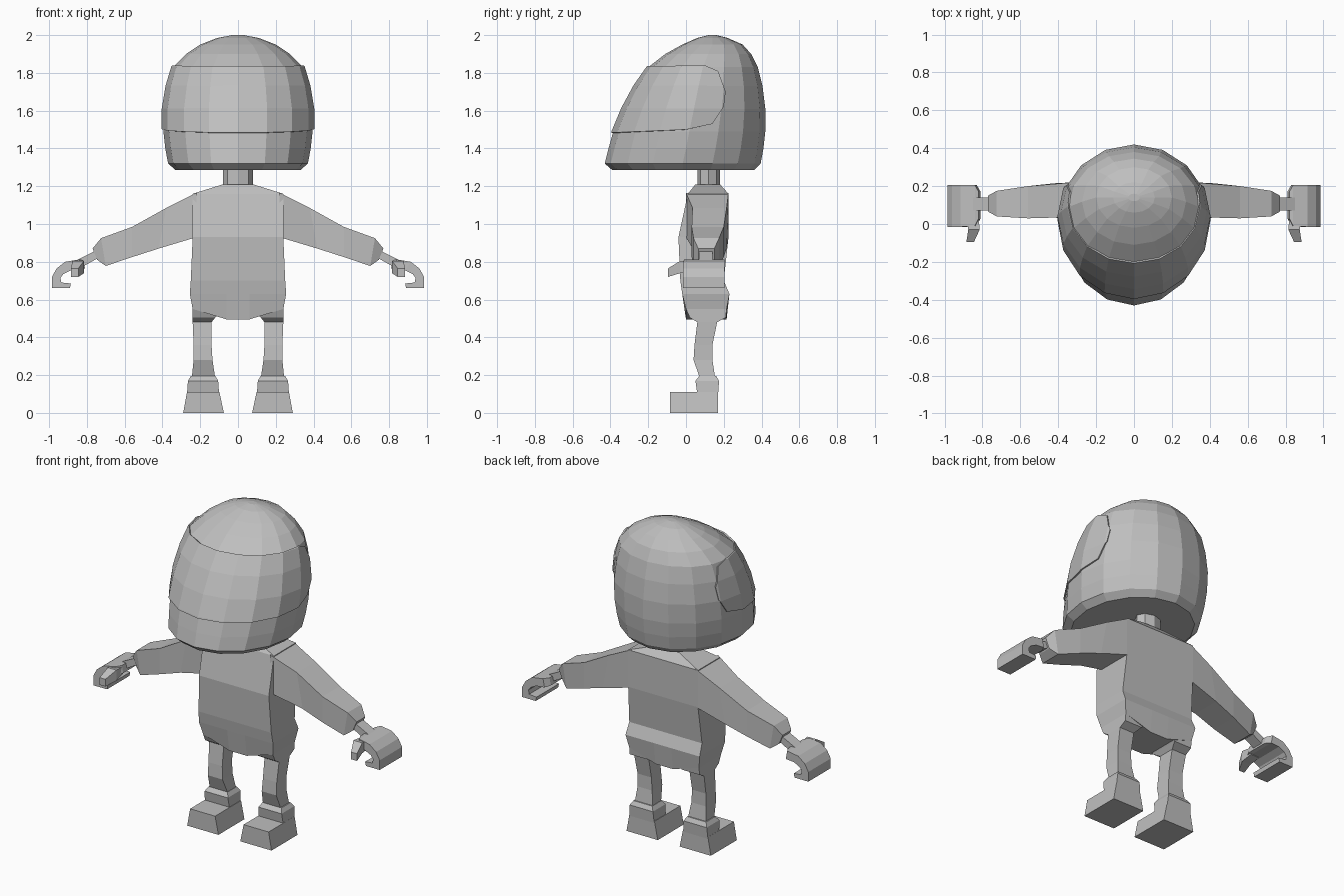
import bpy, bmesh
from math import sin, cos, pi
from mathutils import Vector

cube = bpy.data.objects.get("Cube")
if cube:
    bpy.data.objects.remove(cube, do_unlink=True)

grey = bpy.data.materials.new("plain grey")
grey.use_nodes = True
colour = (0.52, 0.52, 0.52, 1)
grey.diffuse_color = colour
grey.node_tree.nodes["Principled BSDF"].inputs["Base Color"].default_value = colour


def add_object(name, bm):
    """Turn a bmesh into a flat shaded grey object."""
    bmesh.ops.recalc_face_normals(bm, faces=bm.faces)
    mesh = bpy.data.meshes.new(name)
    bm.to_mesh(mesh)
    bm.free()
    mesh.materials.append(grey)
    obj = bpy.data.objects.new(name, mesh)
    bpy.context.collection.objects.link(obj)
    return obj


def loft(rings, side=1):
    """Skin a row of equal sized rings and cap both ends."""
    bm = bmesh.new()
    rows = [[bm.verts.new((side * x, y, z)) for x, y, z in ring] for ring in rings]
    for a, b in zip(rows, rows[1:]):
        for i in range(len(a)):
            j = (i + 1) % len(a)
            bm.faces.new((a[i], a[j], b[j], b[i]))
    bm.faces.new(rows[0])
    bm.faces.new(rows[-1])
    bmesh.ops.recalc_face_normals(bm, faces=bm.faces)
    return bm


def oval(z, front, back, half, sides=16):
    mid, depth = (front + back) / 2, (back - front) / 2
    angles = [2 * pi * i / sides for i in range(sides)]
    return [(half * sin(a), mid - depth * cos(a), z) for a in angles]


def level(z, x0, x1, front, back):
    return [(x0, front, z), (x1, front, z), (x1, back, z), (x0, back, z)]


def slab(xt, zt, xb, zb, front, back):
    """Cross section of a limb, given its top and bottom points."""
    return [(xt, front, zt), (xt, back, zt), (xb, back, zb), (xb, front, zb)]


def upright(y, x0, x1, z0, z1):
    return [(x0, y, z0), (x1, y, z0), (x1, y, z1), (x0, y, z1)]


# Helmet shell: height, front, back, half width
def helmet_skin():
    return loft([oval(*r) for r in (
        (1.285, -0.39, 0.36, 0.33),
        (1.32, -0.43, 0.395, 0.37),
        (1.4, -0.41, 0.41, 0.385),
        (1.49, -0.385, 0.42, 0.395),
        (1.61, -0.335, 0.42, 0.395),
        (1.73, -0.27, 0.405, 0.375),
        (1.83, -0.2, 0.38, 0.345),
        (1.9, -0.11, 0.345, 0.275),
        (1.95, -0.02, 0.3, 0.2),
        (1.985, 0.06, 0.22, 0.11),
        (2.0, 0.12, 0.16, 0.03))])


add_object("helmet", helmet_skin())

# Visor: the shell pushed outwards and trimmed to a side outline
skin = helmet_skin()
skin.normal_update()
for v, n in [(v, v.normal.copy()) for v in skin.verts]:
    v.co += n * 0.009
outline = [(-0.6, 1.475), (0, 1.5), (0.14, 1.53), (0.2, 1.62),
           (0.21, 1.7), (0.17, 1.81), (0.1, 1.84), (-0.6, 1.83)]
for (y0, z0), (y1, z1) in zip(outline, outline[1:]):
    bmesh.ops.bisect_plane(
        skin, geom=skin.verts[:] + skin.edges[:] + skin.faces[:],
        plane_co=Vector((0, y0, z0)), plane_no=Vector((0, z1 - z0, y0 - y1)),
        clear_outer=True)
visor = add_object("visor", skin)
thick = visor.modifiers.new("thickness", "SOLIDIFY")
thick.thickness = 0.02
thick.offset = -1

# Neck
add_object("neck", loft([oval(z, 0.06, 0.18, 0.08, 8) for z in (1.19, 1.32)]))


# Torso: a narrow centre strip lets the hem dip between the legs
def torso_ring(z, half, front, back, dip=0):
    strip = 0.06
    row = [(-half, z), (-strip, z - dip), (strip, z - dip), (half, z)]
    return ([(x, front, h) for x, h in row]
            + [(x, back, h) for x, h in reversed(row)])


add_object("torso", loft([torso_ring(*r) for r in (
    (1.21, 0.08, 0.05, 0.18),
    (1.16, 0.24, 0.01, 0.225),
    (0.93, 0.24, -0.04, 0.225),
    (0.7, 0.25, -0.03, 0.2),
    (0.63, 0.255, -0.02, 0.23),
    (0.55, 0.24, 0, 0.215, 0.055))]))

for side, label in ((1, "left"), (-1, "right")):
    # Sleeve and wrist
    add_object(label + "_sleeve", loft([slab(*r) for r in (
        (0.22, 1.165, 0.22, 0.93, 0, 0.225),
        (0.38, 1.085, 0.42, 0.87, 0.035, 0.215),
        (0.56, 0.985, 0.56, 0.825, 0.03, 0.2),
        (0.725, 0.925, 0.7, 0.778, 0.04, 0.175),
        (0.77, 0.87, 0.745, 0.81, 0.065, 0.15))], side))
    add_object(label + "_wrist", loft([slab(*r) for r in (
        (0.75, 0.86, 0.74, 0.82, 0.07, 0.14),
        (0.85, 0.81, 0.83, 0.77, 0.07, 0.14))], side))

    # Curled hand and thumb
    add_object(label + "_hand", loft([slab(*r) for r in (
        (0.82, 0.81, 0.81, 0.765, 0.03, 0.17),
        (0.84, 0.812, 0.83, 0.76, -0.01, 0.205),
        (0.915, 0.8, 0.885, 0.755, -0.015, 0.205),
        (0.96, 0.765, 0.925, 0.735, -0.015, 0.205),
        (0.985, 0.72, 0.94, 0.715, -0.015, 0.205),
        (0.985, 0.66, 0.935, 0.69, -0.015, 0.205),
        (0.89, 0.66, 0.885, 0.685, -0.015, 0.205))], side))
    add_object(label + "_thumb", loft([upright(*r) for r in (
        (0.04, 0.82, 0.88, 0.755, 0.8),
        (-0.03, 0.815, 0.875, 0.74, 0.805),
        (-0.095, 0.845, 0.885, 0.72, 0.765))], side))

    # Leg with the shorts hem at its top
    add_object(label + "_leg", loft([level(*r) for r in (
        (0.55, 0.08, 0.24, 0, 0.215),
        (0.505, 0.12, 0.24, 0.02, 0.21),
        (0.48, 0.14, 0.24, 0.06, 0.165),
        (0.36, 0.14, 0.235, 0.045, 0.14),
        (0.28, 0.135, 0.235, 0.04, 0.14),
        (0.18, 0.12, 0.245, 0.075, 0.155))], side))

    # Boot: flared cuff, ankle and foot
    add_object(label + "_boot_cuff", loft([level(*r) for r in (
        (0.195, 0.12, 0.25, 0.07, 0.16),
        (0.17, 0.105, 0.265, 0.05, 0.175),
        (0.1, 0.1, 0.27, 0.06, 0.17))], side))
    add_object(label + "_foot", loft([level(*r) for r in (
        (0.11, 0.098, 0.27, -0.085, 0.17),
        (0, 0.075, 0.29, -0.085, 0.17))], side))
